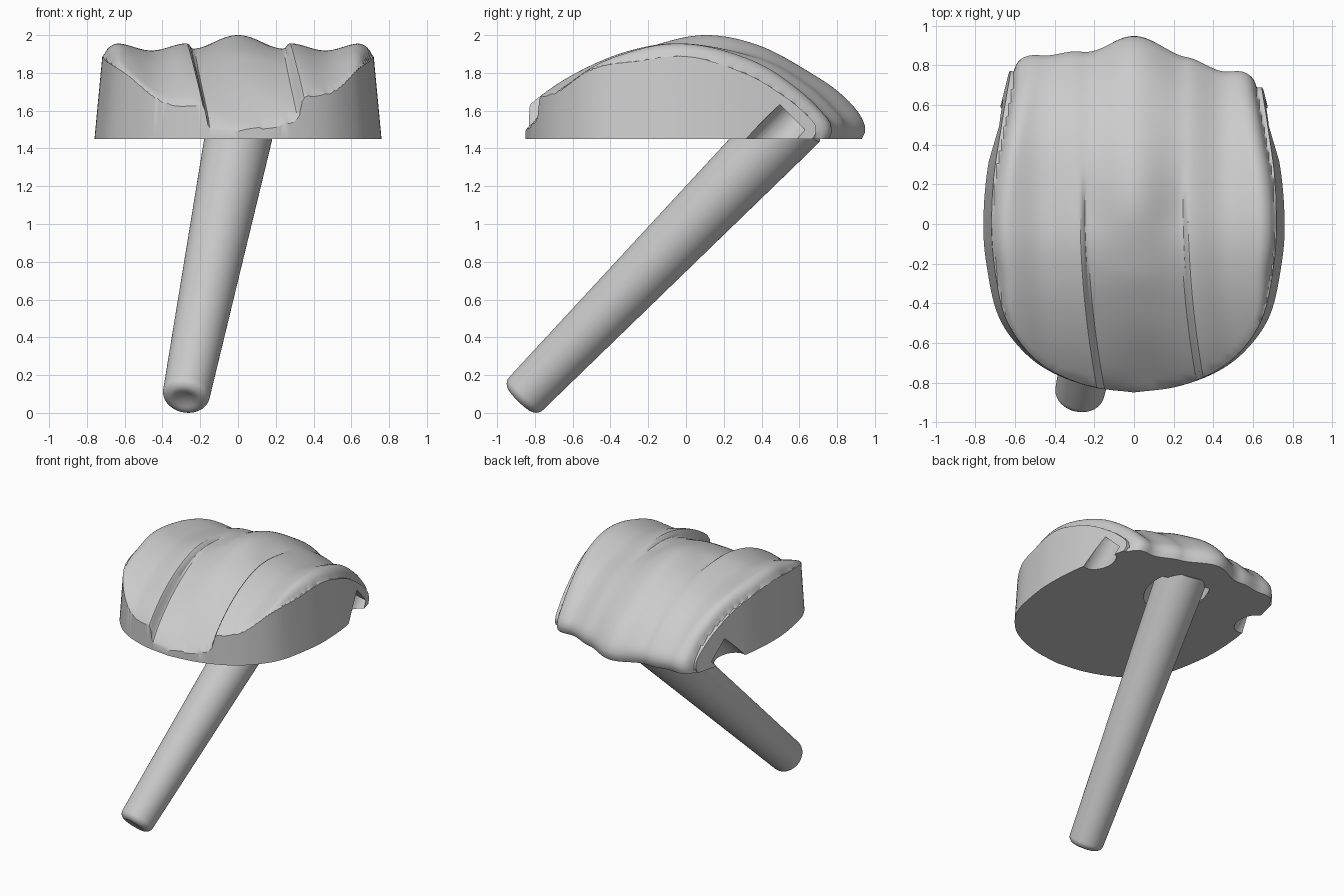
import bpy, bmesh, math
from mathutils import Vector

if "Cube" in bpy.data.objects:
    bpy.data.objects.remove(bpy.data.objects["Cube"])

BASE = 1.45


def smooth_path(pts, steps=8):
    """Catmull-Rom samples through 2D points."""
    p = [Vector(q) for q in pts]
    p = [2 * p[0] - p[1]] + p + [2 * p[-1] - p[-2]]
    out = []
    for a, b, c, d in zip(p, p[1:], p[2:], p[3:]):
        for i in range(steps):
            t = i / steps
            out.append(0.5 * (2 * b + (c - a) * t + (2 * a - 5 * b + 4 * c - d) * t * t
                              + (3 * b - a - 3 * c + d) * t ** 3))
    return out + [p[-2]]


def lookup(table, key):
    """Linear interpolation in a rising (key, value) table."""
    if key <= table[0][0]:
        return table[0][1]
    for (k0, v0), (k1, v1) in zip(table, table[1:]):
        if key <= k1:
            return v0 + (v1 - v0) * (key - k0) / max(k1 - k0, 1e-9)
    return table[-1][1]


def ease(a, b, x):
    t = min(1, max(0, (x - a) / (b - a)))
    return t * t * (3 - 2 * t)


def polar_track(pts):
    return [(math.atan2(q.y - BASE, q.x), math.hypot(q.x, q.y - BASE)) for q in smooth_path(pts)]


def make_object(name, bm):
    bmesh.ops.recalc_face_normals(bm, faces=bm.faces)
    mesh = bpy.data.meshes.new(name)
    bm.to_mesh(mesh)
    bm.free()
    ob = bpy.data.objects.new(name, mesh)
    bpy.context.collection.objects.link(ob)
    return ob


def shade(ob, angle):
    bpy.ops.object.select_all(action='DESELECT')
    ob.select_set(True)
    bpy.context.view_layer.objects.active = ob
    bpy.ops.object.shade_smooth_by_angle(angle=math.radians(angle))


def lathe(name, start, direction, profile, segments=48):
    """Closed solid of revolution; profile is (distance along axis, radius)."""
    bm = bmesh.new()
    turn = Vector(direction).to_track_quat('Z', 'Y')
    rings = []
    for h, r in profile:
        rings.append([bm.verts.new(Vector(start) + turn @ Vector(
            (r * math.cos(math.tau * i / segments), r * math.sin(math.tau * i / segments), h)))
            for i in range(segments)])
    for a, b in zip(rings, rings[1:]):
        for i in range(segments):
            j = (i + 1) % segments
            bm.faces.new((a[i], a[j], b[j], b[i]))
    bm.faces.new(rings[0][::-1])
    bm.faces.new(rings[-1])
    return make_object(name, bm)


def cut(ob, tool, operation):
    tool.hide_render = True
    tool.hide_set(True)
    mod = ob.modifiers.new(tool.name, 'BOOLEAN')
    mod.object, mod.operation, mod.solver = tool, operation, 'EXACT'
    bpy.context.view_layer.objects.active = ob
    bpy.ops.object.modifier_apply(modifier=mod.name)
    bpy.data.objects.remove(tool)


# Side profiles of the middle ridge and of the two lobes, back to front
ridge = polar_track([(.93, BASE), (.95, 1.5), (.92, 1.58), (.83, 1.68), (.7, 1.775), (.4, 1.94),
                     (.1, 2), (-.2, 1.935), (-.4, 1.84), (-.6, 1.71), (-.84, 1.51), (-.9, BASE)])
lobe = polar_track([(.84, BASE), (.86, 1.5), (.83, 1.58), (.66, 1.74), (.4, 1.88), (0, 1.955),
                    (-.3, 1.917), (-.6, 1.79), (-.84, 1.62), (-.977, BASE)])
# Plan outline as (y, half width)
outline = smooth_path([(-.85, 0), (-.82, .22), (-.74, .43), (-.62, .58), (-.45, .69), (-.2, .745),
                       (0, .76), (.25, .743), (.5, .695), (.65, .66), (.8, .625), (1.05, .59)])
width = [(q.x, q.y) for q in outline]
GROOVE = .262


def taper(z):
    return 1 - .125 * (z - BASE)


def drift(y):
    return .09 * (min(y - .1, 0) / .95) ** 2


def surface(u, th):
    """Point on the top surface at cross position u and sweep angle th."""
    c, s = math.cos(th), math.sin(th)
    mid, side = lookup(ridge, th), lookup(lobe, th)
    au = abs(u)
    # lobe with a shallow dip, middle with a crown
    dip = .038 * math.sin(math.pi * min(1, max(0, (au - .27) / .38))) ** 2
    y = side * c
    step = .03 * ease(.35, 0, y) + .065 * ease(0, -.84, y)
    crown = math.cos(math.pi / 2 * min(1, au / GROOVE)) ** 2
    inner = (side - step) + (mid - side + step) * crown
    mix = ease(GROOVE - .022, GROOVE + .008, au)
    r = inner * (1 - mix) + (side - dip) * mix
    r += max(0, c) ** 2 * (.03 if u < 0 else -.055) * ease(.12, .5, au)
    # rounded shoulder at the side walls
    y, z = r * c, BASE + r * s
    x = u + drift(y)
    f = (.085 + .055 * max(0, c) ** 2) * (.15 + .85 * ease(-.6, -.25, y))
    edge = lookup(width, y) * taper(z)
    t = min(.985, max(0, (abs(x) - edge + f) / f))
    r -= f * (1 - math.sqrt(1 - t * t))
    return x, r * c, BASE + r * s


# Head: swept wavy surface closed down to a flat base
bm = bmesh.new()
cols, rows = 150, 84
grid, axis = [], []
for i in range(cols + 1):
    u = -.93 + 1.86 * i / cols
    grid.append([bm.verts.new(surface(u, math.pi * j / rows)) for j in range(rows + 1)])
    axis.append(bm.verts.new((u, 0, BASE)))
    grid[-1][0].co.z = grid[-1][-1].co.z = BASE
for i in range(cols):
    a, b = grid[i], grid[i + 1]
    for j in range(rows):
        bm.faces.new((a[j], b[j], b[j + 1], a[j + 1]))
    bm.faces.new((axis[i], axis[i + 1], b[0], a[0]))
    bm.faces.new((axis[i + 1], axis[i], a[-1], b[-1]))
for i in (0, cols):
    for j in range(rows):
        bm.faces.new((axis[i], grid[i][j], grid[i][j + 1]))
head = make_object("head", bm)

# Trim the head to its tapered plan outline
bm = bmesh.new()
loop = [(q.y, q.x) for q in outline] + [(-q.y, q.x) for q in reversed(outline[1:])]
low, high = [[bm.verts.new((x * taper(z), y, z)) for x, y in loop] for z in (1.25, 2.2)]
for i in range(len(loop)):
    j = (i + 1) % len(loop)
    bm.faces.new((low[i], low[j], high[j], high[i]))
bm.faces.new(low)
bm.faces.new(high)
cut(head, make_object("outline_cutter", bm), 'INTERSECT')

# Slanted grip notches on both sides
for side in (-1, 1):
    cut(head, lathe("notch_cutter", (side * .7, .565, 1.563), (0, -1, -1),
                    [(0, .1), (.5, .1)]), 'DIFFERENCE')

# Stem socket and tapered stem
foot = Vector((-.28, -.88, .068))
top = Vector((0, .47, BASE))
along = (top - foot).normalized()
length = (top - foot).length
cut(head, lathe("socket_cutter", top - along * .4, along, [(0, .212), (.5, .212)]), 'DIFFERENCE')
shade(head, 32)

profile = [(.012, .03), (.004, .055)]
for k in range(7):
    a = math.pi / 2 * k / 6
    profile.append((.05 - .05 * math.cos(a), .075 + .05 * math.sin(a)))
profile += [(length, .177), (length + .16, .18)]
stem = lathe("stem", foot, along, profile, 64)
shade(stem, 35)
